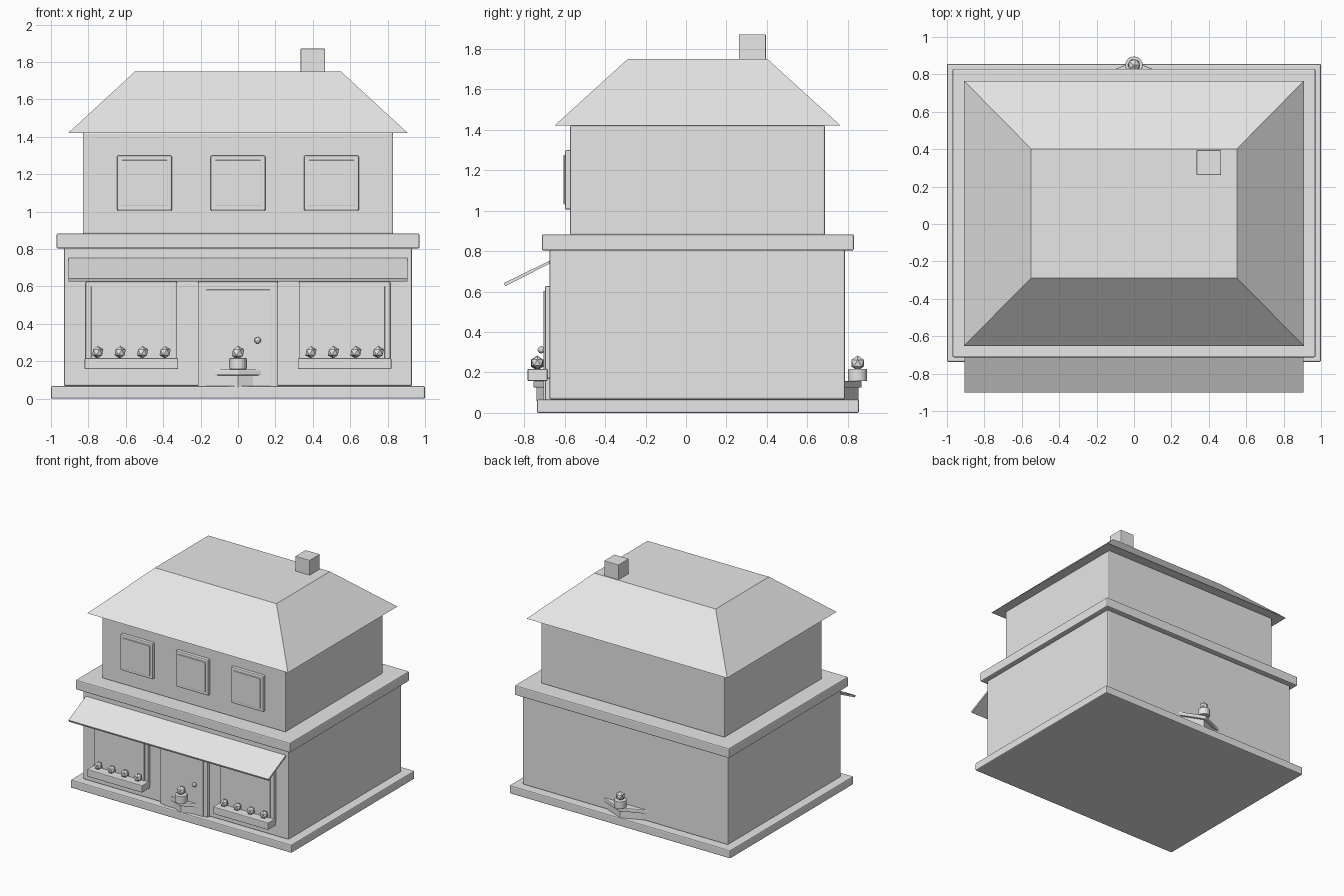
import bpy, bmesh, math
from mathutils import Vector

cube = bpy.data.objects.get("Cube")
if cube:
    bpy.data.objects.remove(cube, do_unlink=True)

grey = bpy.data.materials.new("light_grey")
grey.use_nodes = True
grey.diffuse_color = (0.8, 0.8, 0.8, 1)
grey.node_tree.nodes["Principled BSDF"].inputs["Base Color"].default_value = (0.8, 0.8, 0.8, 1)

CENTRE_Y = 0.057


def finish(name, bm, bevel=0.0):
    mesh = bpy.data.meshes.new(name)
    bmesh.ops.recalc_face_normals(bm, faces=bm.faces)
    bm.to_mesh(mesh)
    bm.free()
    mesh.materials.append(grey)
    obj = bpy.data.objects.new(name, mesh)
    bpy.context.collection.objects.link(obj)
    if bevel:
        mod = obj.modifiers.new("soft_edges", "BEVEL")
        mod.width = bevel
        mod.segments = 2
    return obj


def box(name, x, y, z, bevel=0.008):
    """Box from its (low, high) limits on each axis."""
    bm = bmesh.new()
    bmesh.ops.create_cube(bm, size=1)
    for v in bm.verts:
        v.co = Vector([(a + b) / 2 + c * (b - a) for (a, b), c in zip((x, y, z), v.co)])
    return finish(name, bm, bevel)


def disc(name, radius, x, y, z, sides, bevel=0.0):
    bm = bmesh.new()
    bmesh.ops.create_cone(bm, cap_ends=True, segments=sides, radius1=radius,
                          radius2=radius, depth=z[1] - z[0])
    bmesh.ops.translate(bm, verts=bm.verts, vec=(x, y, sum(z) / 2))
    return finish(name, bm, bevel)


def ball(name, radius, x, y, z, detail=1):
    bm = bmesh.new()
    bmesh.ops.create_icosphere(bm, subdivisions=detail, radius=radius)
    bmesh.ops.translate(bm, verts=bm.verts, vec=(x, y, z))
    return finish(name, bm)


# Storeys and slabs
box("base_slab", (-1, 1), (-0.737, 0.856), (0, 0.067))
box("ground_floor", (-0.93, 0.93), (-0.675, 0.787), (0.067, 0.805))
box("ledge", (-0.97, 0.97), (-0.713, 0.83), (0.803, 0.883))
box("upper_floor", (-0.83, 0.83), (-0.573, 0.687), (0.88, 1.422))

# Hipped roof with a flat top
bm = bmesh.new()
bmesh.ops.create_cube(bm, size=2)
for v in bm.verts:
    half_x, half_y, z = (0.55, 0.345, 1.75) if v.co.z > 0 else (0.908, 0.708, 1.42)
    v.co = (v.co.x * half_x, v.co.y * half_y + CENTRE_Y, z)
finish("roof", bm)
box("chimney", (0.335, 0.465), (0.262, 0.395), (1.6, 1.872), 0.004)

# Sloping awning, extruded from its side profile
bm = bmesh.new()
profile = [(-0.9, 0.642), (-0.894, 0.627), (-0.665, 0.742), (-0.665, 0.757)]
face = bm.faces.new([bm.verts.new((-0.905, y, z)) for y, z in profile])
ext = bmesh.ops.extrude_face_region(bm, geom=[face])["geom"]
bmesh.ops.translate(bm, verts=[g for g in ext if isinstance(g, bmesh.types.BMVert)], vec=(1.81, 0, 0))
finish("awning", bm)

# Upper windows
for i, x in enumerate((-0.5, 0, 0.5), 1):
    box(f"upper_window_frame_{i}", (x - 0.147, x + 0.147), (-0.598, -0.56), (1.005, 1.3))
    box(f"upper_window_pane_{i}", (x - 0.123, x + 0.123), (-0.605, -0.57), (1.03, 1.275), 0.003)

# Shop windows with flower boxes
for side, x in (("right", -0.57), ("left", 0.57)):
    box(f"{side}_shop_frame", (x - 0.245, x + 0.245), (-0.698, -0.66), (0.17, 0.627))
    box(f"{side}_shop_pane", (x - 0.215, x + 0.215), (-0.705, -0.67), (0.2, 0.603), 0.003)
    box(f"{side}_flower_box", (x - 0.25, x + 0.25), (-0.782, -0.685), (0.158, 0.217), 0.005)
    for i in range(4):
        ball(f"{side}_flower_{i + 1}", 0.033, x - 0.18 + 0.12 * i, -0.735, 0.248)

# Door
box("door_frame", (-0.215, 0.215), (-0.698, -0.66), (0.06, 0.627))
box("door", (-0.175, 0.175), (-0.705, -0.67), (0.06, 0.583), 0.004)
ball("door_knob", 0.018, 0.105, -0.716, 0.312, 2)

# Eight-sided plinth whose corners poke out at the front and back
disc("plinth", 0.795, 0, CENTRE_Y, (0.06, 0.125), 8)
disc("plinth_top", 0.813, 0, CENTRE_Y, (0.125, 0.157), 8, 0.006)
for name, y in (("front", -0.736), ("back", 0.849)):
    disc(f"{name}_pot", 0.047, 0, y, (0.157, 0.217), 16, 0.004)
    ball(f"{name}_pot_plant", 0.037, 0, y, 0.246)
